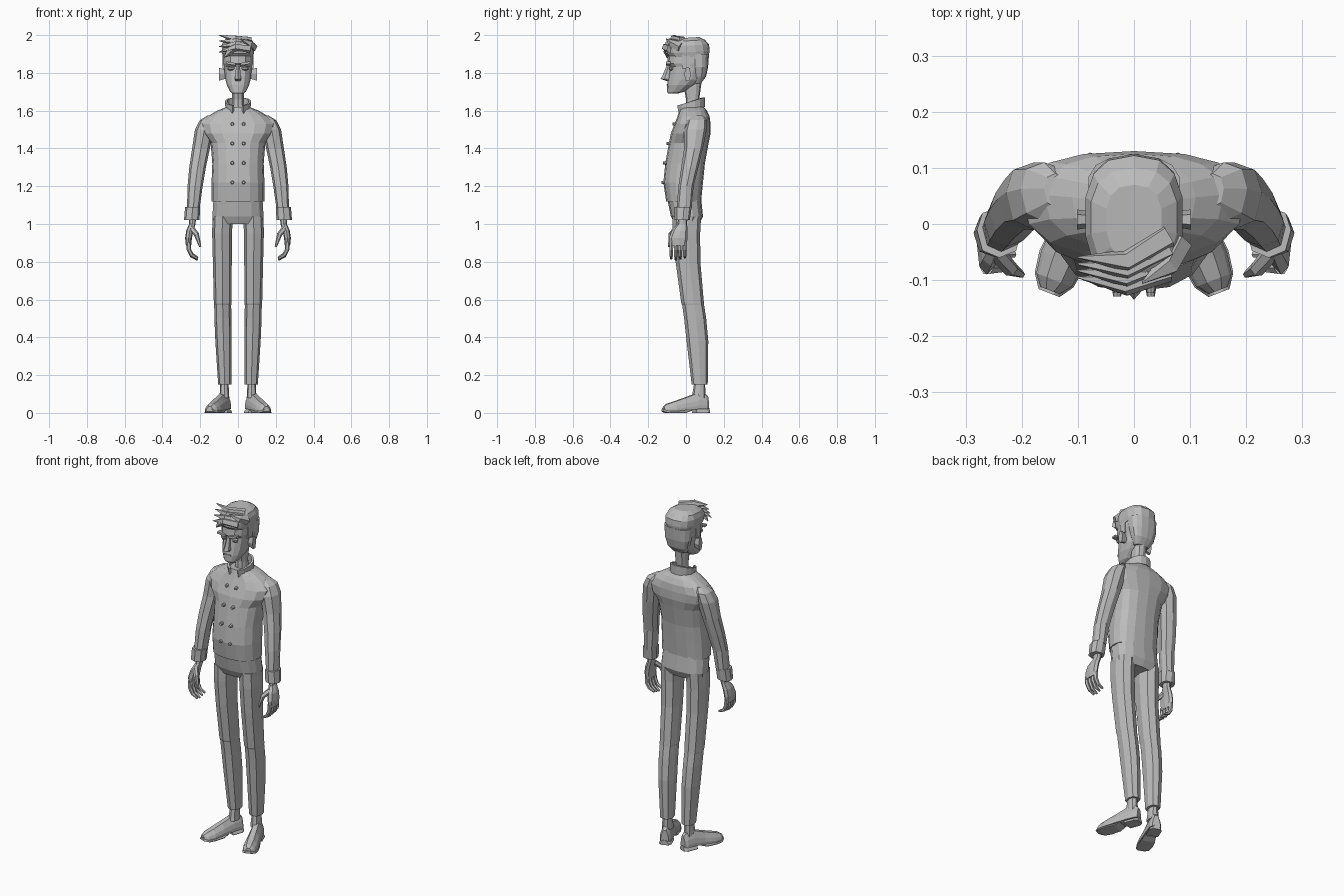
import bpy, bmesh, math
from mathutils import Vector, Matrix

cube = bpy.data.objects.get("Cube")
if cube:
    bpy.data.objects.remove(cube, do_unlink=True)

grey = bpy.data.materials.new("plain grey")
grey.use_nodes = True
grey.diffuse_color = (0.5, 0.5, 0.5, 1)
grey.node_tree.nodes["Principled BSDF"].inputs["Base Color"].default_value = grey.diffuse_color


def finish(name, bm, mirror=False):
    """Turn a bmesh into an object, mirrored across x if paired."""
    bmesh.ops.recalc_face_normals(bm, faces=bm.faces[:])
    mesh = bpy.data.meshes.new(name)
    bm.to_mesh(mesh)
    bm.free()
    mesh.materials.append(grey)
    ob = bpy.data.objects.new(name, mesh)
    bpy.context.collection.objects.link(ob)
    if mirror:
        ob.modifiers.new("mirror", "MIRROR").use_mirror_merge = False
    return ob


def place(location, size, angle=0, axis="Y"):
    return Matrix.Translation(location) @ Matrix.Rotation(angle, 4, axis) @ Matrix.Diagonal((*size, 1))


def skin(bm, rings, caps=True, skip=()):
    """Join rings of points into one faceted surface."""
    rows = [[bm.verts.new(point) for point in ring] for ring in rings]
    count = len(rows[0])
    for lower, upper in zip(rows, rows[1:]):
        for i in range(count):
            if i not in skip:
                j = (i + 1) % count
                bm.faces.new((lower[i], lower[j], upper[j], upper[i]))
    if caps:
        bm.faces.new(rows[0])
        bm.faces.new(rows[-1])


def level(z, half, front, back, x=0):
    """Horizontal section with its half width and its reach to front and back."""
    return z, half, front, back, x


def rounded(value, square):
    return math.copysign(abs(value) ** (2 / square), value)


def loft(name, sections, sides=8, square=2.4, widest=0.55, tilt=0, mirror=False, caps=True, skip=()):
    """Stack of rounded sections; widest places the side line between front and back."""
    rings = []
    for z, half, front, back, x in sections:
        middle = front + widest * (back - front)
        ring = []
        for k in range(sides):
            angle = math.tau * k / sides - math.pi / 2
            reach = back - middle if math.sin(angle) > 0 else middle - front
            depth = reach * rounded(math.sin(angle), square)
            ring.append((x + half * rounded(math.cos(angle), square), middle + depth, z + tilt * depth))
        rings.append(ring)
    bm = bmesh.new()
    skin(bm, rings, caps, skip)
    return finish(name, bm, mirror)


def strand(bm, path, thickness, sides=6):
    """Tapered strand along a path."""
    path = [Vector(point) for point in path]
    rings = []
    for i, point in enumerate(path):
        along = path[min(i + 1, len(path) - 1)] - path[max(i - 1, 0)]
        across = along.cross(Vector((0, 1, 0))).normalized()
        other = along.cross(across).normalized()
        angles = [math.tau * k / sides for k in range(sides)]
        rings.append([point + thickness[i] * (across * math.cos(a) + other * math.sin(a)) for a in angles])
    skin(bm, rings)


# Jacket body
loft("jacket", [
    level(z=1.12, half=.14, front=-.105, back=.08),
    level(z=1.22, half=.14, front=-.12, back=.09),
    level(z=1.32, half=.136, front=-.11, back=.1),
    level(z=1.43, half=.145, front=-.09, back=.12),
    level(z=1.48, half=.185, front=-.08, back=.13),
    level(z=1.53, half=.2, front=-.06, back=.13),
    level(z=1.57, half=.16, front=-.045, back=.125),
    level(z=1.6, half=.11, front=-.035, back=.11),
    level(z=1.62, half=.06, front=-.03, back=.095)], sides=16, widest=.57)

# Standing collar, open at the throat
collar = loft("collar", [
    level(z=1.6, half=.068, front=-.045, back=.1),
    level(z=1.65, half=.07, front=-.055, back=.1)],
    sides=14, square=2, tilt=.3, caps=False, skip=(0, 13))
collar.modifiers.new("thickness", "SOLIDIFY").thickness = .012

# Two columns of buttons following the chest
bm = bmesh.new()
for i in range(4):
    seat = place((.03, -.118 + .057 * (i / 3) ** 2, 1.22 + .103 * i), (1, 1, 1), math.pi / 2, "X")
    bmesh.ops.create_cone(bm, cap_ends=True, segments=8, radius1=.011, radius2=.007, depth=.022, matrix=seat)
finish("buttons", bm, mirror=True)

# Sleeves and turned cuffs
loft("sleeves", [
    level(z=1.08, half=.033, front=-.05, back=.03, x=.237),
    level(z=1.2, half=.04, front=-.04, back=.04, x=.227),
    level(z=1.3, half=.044, front=-.025, back=.065, x=.214),
    level(z=1.4, half=.047, front=-.01, back=.09, x=.196),
    level(z=1.5, half=.05, front=-.01, back=.11, x=.178),
    level(z=1.55, half=.042, front=.005, back=.11, x=.16),
    level(z=1.575, half=.02, front=.03, back=.09, x=.14)], mirror=True)
loft("cuffs", [
    level(z=1.02, half=.041, front=-.06, back=.02, x=.245),
    level(z=1.09, half=.04, front=-.06, back=.03, x=.24)], mirror=True)

# Hands
loft("palms", [
    level(z=.885, half=.014, front=-.085, back=.003, x=.262),
    level(z=.925, half=.018, front=-.09, back=.008, x=.262),
    level(z=.965, half=.019, front=-.075, back=.008, x=.255),
    level(z=1, half=.017, front=-.045, back=.006, x=.242),
    level(z=1.05, half=.02, front=-.04, back=.008, x=.24)], mirror=True)
bm = bmesh.new()
for finger in range(4):
    y = -.078 + .024 * finger
    tip = .81 + .006 * abs(finger - 1)
    knuckle, joint = Vector((.262, y, .905)), Vector((.26, y, .865))
    end = Vector((.213, y, tip))
    strand(bm, [knuckle, joint, joint.lerp(end, .5) + Vector((.008, 0, -.006)), end], (.0125, .012, .01, .006))
strand(bm, [(.245, -.05, .975), (.22, -.08, .945), (.2, -.09, .88)], (.016, .014, .006))
finish("fingers", bm, mirror=True)

# Trousers, with a ridge at the knee
loft("hips", [
    level(z=1, half=.13, front=-.06, back=.07),
    level(z=1.04, half=.138, front=-.08, back=.09),
    level(z=1.14, half=.132, front=-.1, back=.08)], sides=14, square=2.6)
loft("trouser_legs", [
    level(z=.15, half=.035, front=.03, back=.115, x=.07),
    level(z=.38, half=.043, front=.003, back=.118, x=.077),
    level(z=.5, half=.045, front=-.01, back=.107, x=.08),
    level(z=.57, half=.045, front=-.02, back=.096, x=.081),
    level(z=.58, half=.047, front=-.025, back=.095, x=.081),
    level(z=.8, half=.05, front=-.055, back=.076, x=.083),
    level(z=.95, half=.053, front=-.07, back=.075, x=.084),
    level(z=1.04, half=.053, front=-.073, back=.08, x=.082)], mirror=True)
loft("ankles", [
    level(z=.08, half=.026, front=.03, back=.105, x=.072),
    level(z=.17, half=.021, front=.045, back=.1, x=.072)], mirror=True)


def slice_of(along, half, low, top):
    """Upright section of a shoe at a distance from the heel."""
    waist = low + (top - low) * .55
    side = [(half, low), (half, low + (waist - low) * .4), (half * .85, waist), (half * .4, top)]
    return [(x, -along, z) for x, z in side + [(-x, z) for x, z in reversed(side)]]


def shoe_part(name, slices):
    bm = bmesh.new()
    skin(bm, slices)
    bm.transform(place((.06, .115, 0), (1, 1, 1), math.radians(21), "Z"))
    finish(name, bm, mirror=True)


# Shoes, turned outward about the heel
shoe_part("shoes", [
    slice_of(along=0, half=.022, low=.02, top=.085),
    slice_of(along=.015, half=.031, low=.02, top=.1),
    slice_of(along=.06, half=.033, low=.02, top=.105),
    slice_of(along=.13, half=.036, low=.015, top=.08),
    slice_of(along=.19, half=.04, low=.01, top=.06),
    slice_of(along=.23, half=.034, low=.01, top=.048),
    slice_of(along=.25, half=.018, low=.014, top=.034)])
shoe_part("soles", [
    slice_of(along=.1, half=.031, low=.012, top=.024),
    slice_of(along=.135, half=.038, low=0, top=.02),
    slice_of(along=.19, half=.043, low=0, top=.02),
    slice_of(along=.23, half=.037, low=0, top=.02),
    slice_of(along=.255, half=.02, low=.007, top=.022)])
shoe_part("heels", [
    slice_of(along=-.005, half=.022, low=0, top=.026),
    slice_of(along=.012, half=.034, low=0, top=.026),
    slice_of(along=.075, half=.034, low=0, top=.026)])

# Neck and head
loft("neck", [
    level(z=1.58, half=.036, front=-.005, back=.08),
    level(z=1.66, half=.032, front=0, back=.07),
    level(z=1.77, half=.036, front=-.02, back=.085)], sides=10)
loft("head", [
    level(z=1.69, half=.03, front=-.095, back=-.045),
    level(z=1.7, half=.042, front=-.1, back=-.01),
    level(z=1.735, half=.06, front=-.1, back=.045),
    level(z=1.765, half=.068, front=-.096, back=.085),
    level(z=1.835, half=.076, front=-.085, back=.107),
    level(z=1.85, half=.079, front=-.1, back=.11),
    level(z=1.9, half=.079, front=-.095, back=.115),
    level(z=1.96, half=.05, front=-.05, back=.08)], sides=14, square=2.5)
loft("nose", [
    level(z=1.758, half=.015, front=-.105, back=-.07),
    level(z=1.768, half=.02, front=-.135, back=-.07),
    level(z=1.785, half=.016, front=-.125, back=-.07),
    level(z=1.845, half=.011, front=-.1, back=-.07)], sides=6, widest=.7)

# Brows, eyelids, ears, sideburns and mouth
bm = bmesh.new()
bmesh.ops.create_cube(bm, matrix=place((.038, -.093, 1.85), (.052, .024, .013), -.16))
finish("brows", bm, mirror=True)
bm = bmesh.new()
bmesh.ops.create_uvsphere(bm, u_segments=8, v_segments=5, radius=1,
                          matrix=place((.036, -.078, 1.824), (.021, .013, .012)))
finish("eyelids", bm, mirror=True)
bm = bmesh.new()
bmesh.ops.create_cone(bm, cap_ends=True, segments=6, radius1=.7, radius2=1, depth=1,
                      matrix=place((.084, .008, 1.793), (.035, .018, .04)) @ Matrix.Rotation(math.pi / 2, 4, "Y"))
finish("ears", bm, mirror=True)
bm = bmesh.new()
bmesh.ops.create_cube(bm, matrix=place((.074, 0, 1.862), (.014, .04, .075)))
finish("sideburns", bm, mirror=True)
bm = bmesh.new()
bmesh.ops.create_cube(bm, matrix=place((0, -.098, 1.735), (.042, .008, .006)))
finish("mouth", bm)

# Hair: crown and back of the head
loft("hair_crown", [
    level(z=1.885, half=.081, front=-.085, back=.12),
    level(z=1.91, half=.087, front=-.108, back=.125),
    level(z=1.945, half=.088, front=-.112, back=.122),
    level(z=1.97, half=.078, front=-.09, back=.1),
    level(z=1.986, half=.05, front=-.065, back=.07)], sides=14, square=2.5, tilt=.06)
loft("hair_back", [
    level(z=1.745, half=.045, front=.035, back=.08),
    level(z=1.78, half=.066, front=.03, back=.106),
    level(z=1.83, half=.08, front=.02, back=.117),
    level(z=1.9, half=.083, front=0, back=.122)], sides=14, square=2.5)

# Fringe swept to one side in layered locks, plus one lock rising the other way
bm = bmesh.new()
taper = (.025, .021, .002)
for layer in range(4):
    height, set_back = 1.925 + .015 * layer, .02 * layer
    strand(bm, [(.06, set_back - .08, height), (-.015, set_back * .7 - .108, height + .01),
                (-.1, set_back * .6 - .095, height - .015 + .015 * layer)], taper, sides=5)
strand(bm, [(.08, -.03, 1.935), (.06, -.075, 1.955), (.015, -.105, 1.98)], taper, sides=5)
strand(bm, [(-.01, -.085, 1.93), (-.045, -.1, 1.915), (-.075, -.1, 1.88)], taper, sides=5)
finish("hair_locks", bm)
